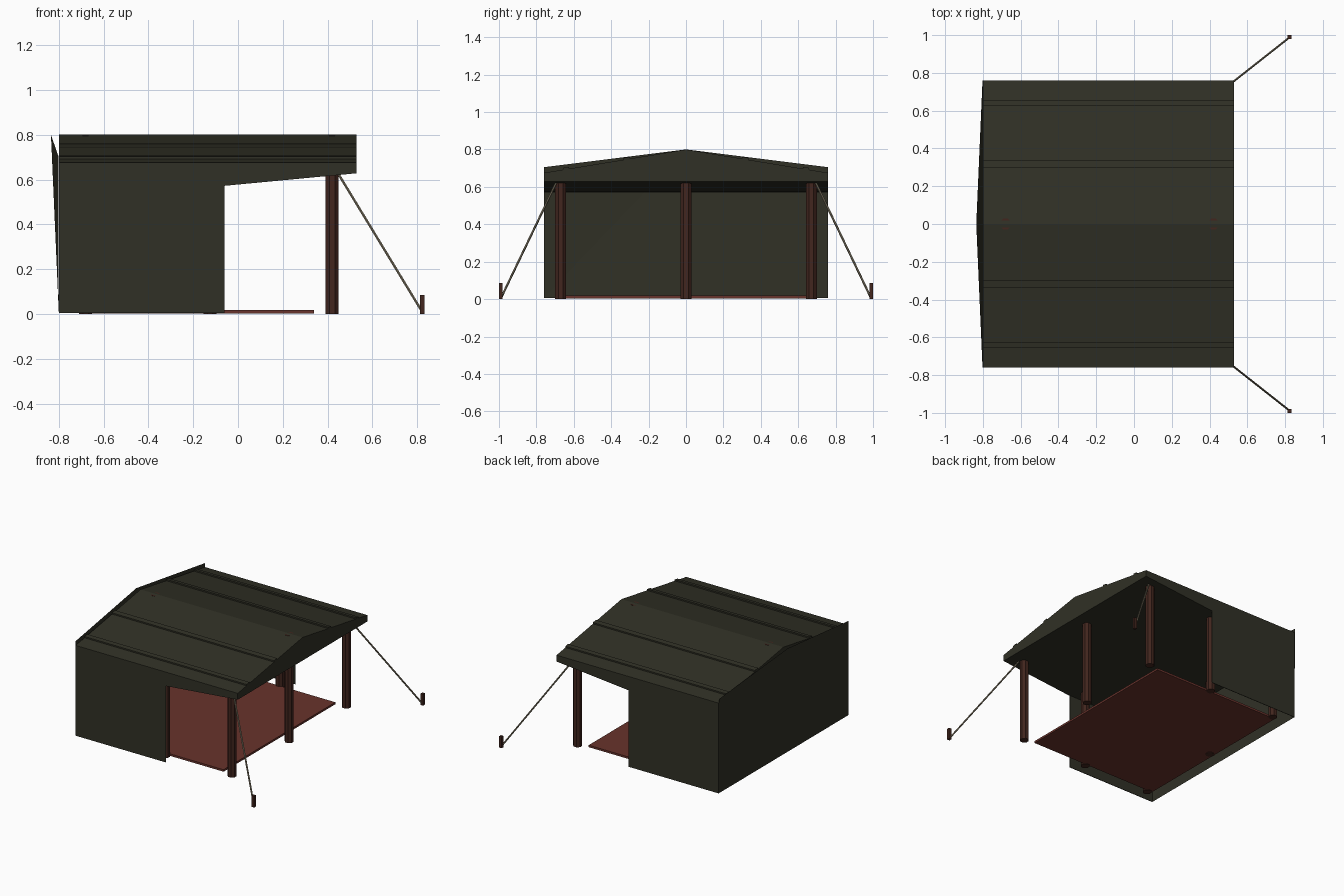
import bpy, bmesh
from mathutils import Vector

if "Cube" in bpy.data.objects:
    bpy.data.objects.remove(bpy.data.objects["Cube"], do_unlink=True)


def material(name, rgb):
    m = bpy.data.materials.new(name)
    m.use_nodes = True
    m.diffuse_color = (*rgb, 1)
    m.node_tree.nodes["Principled BSDF"].inputs["Base Color"].default_value = (*rgb, 1)
    return m


CANVAS = material("dark olive canvas", (0.030, 0.030, 0.019))
WOOD = material("dark brown wood", (0.054, 0.019, 0.013))
FLOOR = material("brick red floor", (0.140, 0.033, 0.025))
ROPE = material("tan rope", (0.215, 0.185, 0.125))

BACK, DOOR, FRONT = -0.80, -0.06, 0.53
SIDE, EAVE, RIDGE = 0.76, 0.675, 0.80


def finish(name, bm, mat):
    bmesh.ops.recalc_face_normals(bm, faces=bm.faces)
    me = bpy.data.meshes.new(name)
    bm.to_mesh(me)
    bm.free()
    me.materials.append(mat)
    ob = bpy.data.objects.new(name, me)
    bpy.context.collection.objects.link(ob)
    return ob


def loft(name, rings, mat):
    """Closed solid through matching rings of points."""
    bm = bmesh.new()
    loops = [[bm.verts.new(p) for p in ring] for ring in rings]
    for a, b in zip(loops, loops[1:]):
        for i in range(len(a)):
            j = (i + 1) % len(a)
            bm.faces.new((a[i], a[j], b[j], b[i]))
    bm.faces.new(loops[0])
    bm.faces.new(loops[-1])
    return finish(name, bm, mat)


def box(name, x0, x1, y0, y1, z0, z1, mat):
    rings = [[(x, y0, z0), (x, y1, z0), (x, y1, z1), (x, y0, z1)] for x in (x0, x1)]
    return loft(name, rings, mat)


def rod(name, start, end, radius, sides, mat, twist=0.0):
    """Straight prism between two points."""
    start, end = Vector(start), Vector(end)
    axis = end - start
    bm = bmesh.new()
    bmesh.ops.create_cone(bm, cap_ends=True, segments=sides, radius1=radius,
                          radius2=radius, depth=axis.length)
    ob = finish(name, bm, mat)
    ob.rotation_mode = "QUATERNION"
    ob.rotation_quaternion = axis.to_track_quat("Z", "Y")
    if axis.x == axis.y == 0:
        ob.rotation_mode = "XYZ"
        ob.rotation_euler = (0, 0, twist)
    ob.location = (start + end) / 2
    return ob


def roof_z(y):
    return RIDGE - (RIDGE - EAVE) * abs(y) / SIDE


# Roof with filled gable, flat ceiling and rising porch underside
loft("roof", [[(x, -SIDE, low), (x, -SIDE, EAVE), (x, 0, RIDGE), (x, SIDE, EAVE), (x, SIDE, low)]
              for x, low in ((BACK, 0.57), (DOOR, 0.572), (FRONT, 0.628))], CANVAS)

# Back wall, leaning outward at the peak
bm = bmesh.new()
foot, peak = bm.verts.new((BACK, 0, 0.005)), bm.verts.new((-0.835, 0, RIDGE))
for s in (-1, 1):
    low = bm.verts.new((BACK, s * SIDE, 0.005))
    high = bm.verts.new((BACK - 0.002, s * SIDE, 0.705))
    bm.faces.new((foot, low, peak))
    bm.faces.new((low, high, peak))
finish("back_wall", bm, CANVAS)

for s, tag in ((1, "back"), (-1, "front")):
    # Side wall
    box(tag + "_side_wall", BACK, DOOR, s * SIDE, s * (SIDE - 0.004), 0.005, 0.572, CANVAS)

    # Raised roof seams
    for n, (a, b) in enumerate(((0.30, 0.335), (0.625, 0.657))):
        a, b = s * a, s * b
        lift = 0.010
        loft(f"{tag}_roof_seam_{n + 1}",
             [[(x, a, roof_z(a)), (x, b, roof_z(b)), (x, b, roof_z(b) + lift), (x, a, roof_z(a) + lift)]
              for x in (BACK, FRONT)], CANVAS)

    # Corner and side posts
    for n, x in enumerate((0.42, -0.125, -0.68)):
        rod(f"{tag}_post_{n + 1}", (x, s * 0.67, 0), (x, s * 0.67, 0.65), 0.0315, 8, WOOD, 0.3927)

    # Guy rope and its stake
    rod(tag + "_guy_rope", (0.445, s * 0.69, 0.63), (0.822, s * 0.987, 0.01), 0.006, 6, ROPE)
    box(tag + "_stake", 0.813, 0.833, s * 0.98, s * 1.0, 0, 0.085, WOOD)

# Tall ridge posts, tips just breaking the roof
for n, x in enumerate((0.42, -0.68)):
    rod(f"ridge_post_{n + 1}", (x, 0, 0), (x, 0, 0.797), 0.0315, 8, WOOD, 0.3927)

# Floor slab
box("floor", -0.71, 0.34, -0.655, 0.655, 0.003, 0.018, FLOOR)
